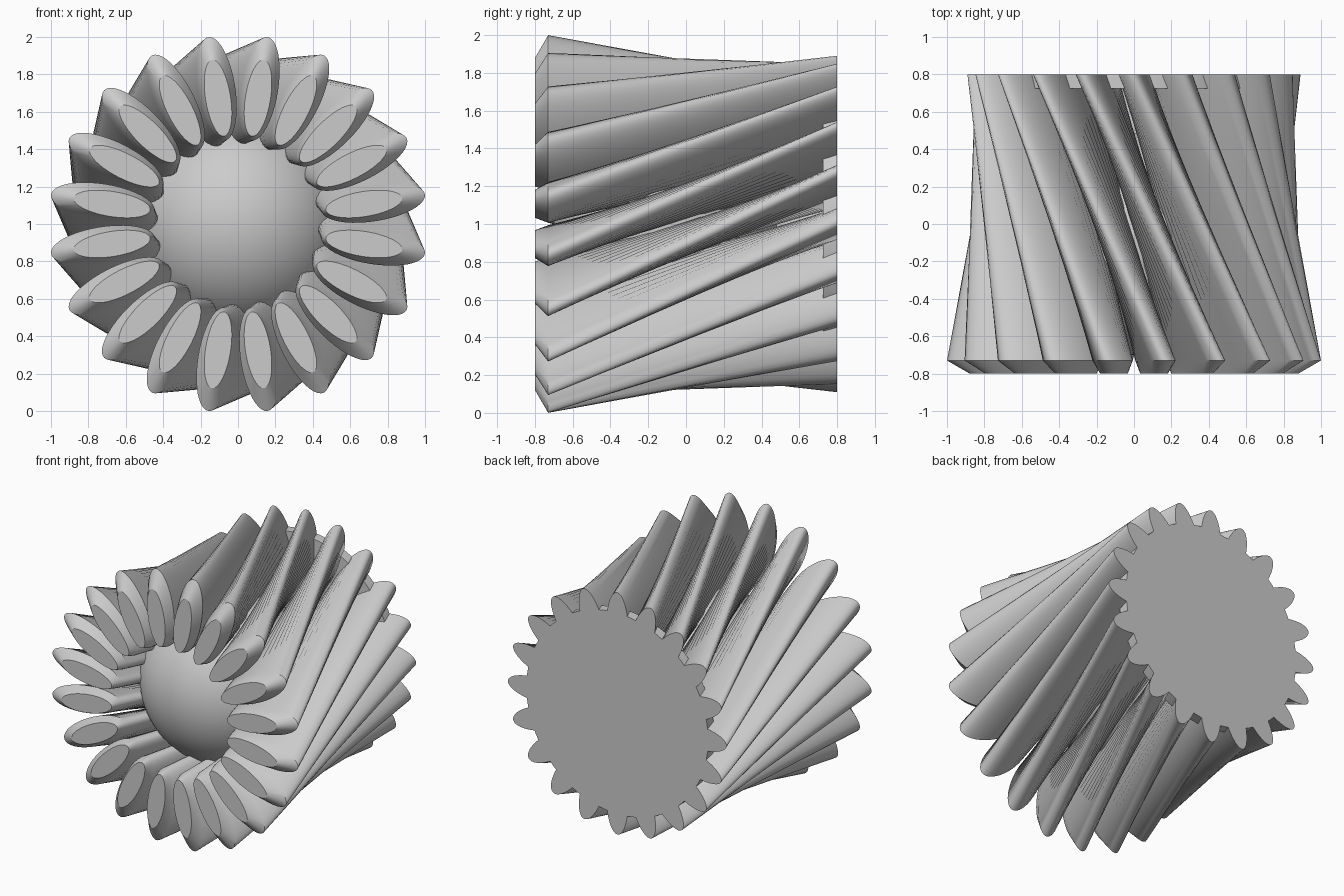
import bpy, bmesh, math

if "Cube" in bpy.data.objects:
    bpy.data.objects.remove(bpy.data.objects["Cube"])

COUNT, SEG = 20, 40
AXIS_Z = 1.0


def section(bm, y, centre, a, b, angle):
    """Elliptical blade section at depth y, long axis pointing radially."""
    ring = []
    for i in range(SEG):
        t = 2 * math.pi * i / SEG
        r, s = centre + a * math.cos(t), b * math.sin(t)
        ring.append(bm.verts.new((r * math.cos(angle) - s * math.sin(angle), y,
                                  AXIS_Z + r * math.sin(angle) + s * math.cos(angle))))
    return ring


def smooth(obj, degrees):
    bpy.ops.object.select_all(action='DESELECT')
    obj.select_set(True)
    bpy.context.view_layer.objects.active = obj
    bpy.ops.object.shade_smooth_by_angle(angle=math.radians(degrees))


# Slanted blades: bevelled front end, twisted and narrowed towards the back
bm = bmesh.new()
TWIST, TAPER = math.radians(45), 0.88
for k in range(COUNT):
    ang = math.radians(9 + 18 * k)
    rings = [section(bm, -0.8, 0.682, 0.207, 0.067, ang),
             section(bm, -0.73, 0.732, 0.28, 0.1, ang),
             section(bm, 0.8, 0.732 * TAPER, 0.28 * TAPER, 0.1 * TAPER, ang + TWIST)]
    for p, q in zip(rings, rings[1:]):
        for i in range(SEG):
            j = (i + 1) % SEG
            bm.faces.new((p[i], p[j], q[j], q[i]))
    bm.faces.new(rings[0][::-1])
    bm.faces.new(rings[-1])
bmesh.ops.recalc_face_normals(bm, faces=bm.faces)
mesh = bpy.data.meshes.new("blades")
bm.to_mesh(mesh)
bm.free()
blades = bpy.data.objects.new("blades", mesh)
bpy.context.collection.objects.link(blades)
smooth(blades, 30)


def cylinder(name, radius, y0, y1):
    bpy.ops.mesh.primitive_cylinder_add(vertices=96, radius=radius, depth=y1 - y0,
                                        location=(0, (y0 + y1) / 2, AXIS_Z),
                                        rotation=(math.pi / 2, 0, 0))
    obj = bpy.context.object
    obj.name = name
    smooth(obj, 30)


# Back plate and the short axle joining it to the core
cylinder("back_plate", 0.74, 0.725, 0.8)
cylinder("axle", 0.205, 0.48, 0.74)

# Round core inside the blades
bpy.ops.mesh.primitive_uv_sphere_add(segments=64, ring_count=32, radius=0.6,
                                     location=(0, -0.1, AXIS_Z),
                                     rotation=(math.pi / 2, 0, 0))
core = bpy.context.object
core.name = "core"
smooth(core, 60)
